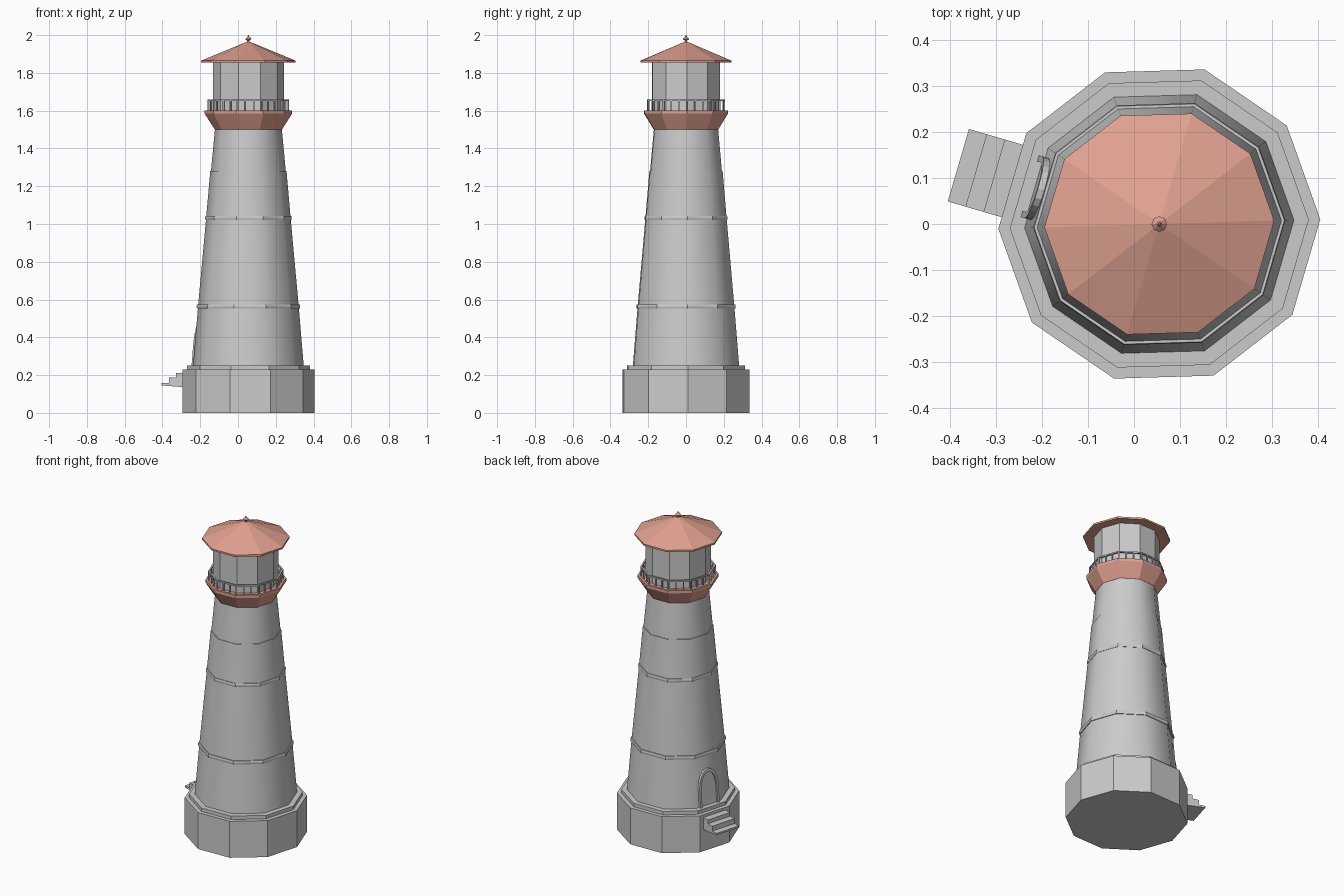
import bpy, bmesh
from math import sin, cos, pi, radians
from mathutils import Vector, Matrix

if "Cube" in bpy.data.objects:
    bpy.data.objects.remove(bpy.data.objects["Cube"])

CX, ROT, N = 0.055, radians(1.7), 10     # tower axis, facet rotation, facet count

red = bpy.data.materials.new("red_paint")
red.diffuse_color = (0.75, 0.36, 0.28, 1)
red.use_nodes = True
red.node_tree.nodes["Principled BSDF"].inputs["Base Color"].default_value = red.diffuse_color


def finish(bm, name, mat=None, smooth=False):
    bmesh.ops.recalc_face_normals(bm, faces=bm.faces)
    me = bpy.data.meshes.new(name)
    bm.to_mesh(me)
    bm.free()
    for p in me.polygons:
        p.use_smooth = smooth
    if mat:
        me.materials.append(mat)
    ob = bpy.data.objects.new(name, me)
    bpy.context.collection.objects.link(ob)
    return ob


def turned(name, profile, mat=None, smooth=False, closed=False, n=N):
    """Faceted lathe of (radius, z) points; closed joins last point to first, else caps the ends."""
    bm = bmesh.new()
    rings = [[bm.verts.new((CX + r * cos(ROT + 2 * pi * i / n), r * sin(ROT + 2 * pi * i / n), z))
              for i in range(n)] for r, z in profile]
    pairs = list(zip(rings, rings[1:])) + ([(rings[-1], rings[0])] if closed else [])
    for a, b in pairs:
        for i in range(n):
            j = (i + 1) % n
            bm.faces.new((a[i], a[j], b[j], b[i]))
    if not closed:
        bm.faces.new(rings[0])
        bm.faces.new(rings[-1])
    bmesh.ops.remove_doubles(bm, verts=bm.verts, dist=1e-5)
    return finish(bm, name, mat, smooth)


def extruded(bm, pts, vec):
    """Prism from a flat outline swept along vec."""
    a = [bm.verts.new(p) for p in pts]
    b = [bm.verts.new(Vector(p) + vec) for p in pts]
    bm.faces.new(a)
    bm.faces.new(b)
    for i in range(len(a)):
        j = (i + 1) % len(a)
        bm.faces.new((a[i], a[j], b[j], b[i]))


# Stone base with stepped top
turned("base", [(0.35, 0), (0.35, 0.23), (0.325, 0.23), (0.325, 0.252), (0.28, 0.252)])

# Tapering tower in two sections
turned("tower_lower", [(0.293, 0.25), (0.267, 0.56), (0.224, 1.03), (0.202, 1.28), (0.19, 1.28)], smooth=False)
turned("tower_upper", [(0.199, 1.27), (0.177, 1.505)], smooth=False)
for nm, top in (("tower_lower", 1.28), ("tower_upper", 1.505)):
    for p in bpy.data.objects[nm].data.polygons:
        p.use_smooth = abs(p.normal.z) < 0.5

# Bands round the tower
for name, r, z in (("lower_band", 0.274, 0.564), ("upper_band", 0.229, 1.032)):
    turned(name, [(r - 0.015, z - 0.011), (r - 0.002, z - 0.011), (r, z - 0.003),
                  (r, z + 0.003), (r - 0.002, z + 0.011), (r - 0.015, z + 0.011)], closed=True)

# Gallery, lantern room and roof
turned("gallery", [(0.178, 1.5), (0.232, 1.585), (0.232, 1.602), (0.218, 1.602), (0.218, 1.597), (0.17, 1.597)], red)
turned("lantern_room", [(0.188, 1.59), (0.188, 1.86)])
turned("roof", [(0.19, 1.857), (0.25, 1.854), (0.25, 1.865), (0.012, 1.963)], red)
turned("finial", [(0.009, 1.955), (0.006, 1.97), (0.017, 1.98), (0.006, 1.99), (0.002, 2.0)], red, n=8)

# Railing: top rail and three posts per facet
R = 0.211
turned("top_rail", [(R - 0.005, 1.65), (R + 0.005, 1.65), (R + 0.005, 1.658), (R - 0.005, 1.658)], closed=True)
bm = bmesh.new()
for i in range(N):
    a, b = [Vector((CX + R * cos(ROT + 2 * pi * k / N), R * sin(ROT + 2 * pi * k / N), 1.624)) for k in (i, i + 1)]
    for t in (0, 1 / 3, 2 / 3):
        m = Matrix.Translation(a.lerp(b, t)) @ Matrix.Rotation(ROT + 2 * pi * (i + 0.5) / N, 4, 'Z')
        bmesh.ops.create_cube(bm, size=1, matrix=m @ Matrix.Diagonal((0.007, 0.007, 0.056, 1)))
finish(bm, "railing_posts")

# Local frame for the doorway side: x outward, y along the wall
side = Matrix.Translation((CX, 0, 0)) @ Matrix.Rotation(ROT + radians(162), 4, 'Z')

# Steps
bm = bmesh.new()
prof = [(0.325, 0.135), (0.455, 0.146), (0.455, 0.157), (0.415, 0.157), (0.415, 0.188),
        (0.374, 0.188), (0.374, 0.212), (0.325, 0.212)]
extruded(bm, [(x, -0.082, z) for x, z in prof], Vector((0, 0.164, 0)))
finish(bm, "steps").matrix_world = side


# Pointed arch outline leaning with the tower wall
def arch(w, h, spring=0.1, out=0.0):
    half = [(w, 0)] + [(w * cos(t) ** 0.9, spring + (h - spring) * sin(t))
                       for t in [k * pi / 12 for k in range(6)]] + [(0, h)]
    pts = half + [(-y, z) for y, z in half[-2::-1]]
    return [Vector((0.279 - 0.08 * z + out, y, 0.25 + z)) for y, z in pts]


# Door frame
bm = bmesh.new()
loops = [[bm.verts.new(p) for p in arch(w, h, out=o)]
         for w, h, o in ((0.07, 0.225, -0.01), (0.07, 0.225, 0.014), (0.056, 0.207, 0.014), (0.056, 0.207, -0.01))]
for k in range(4):
    a, b = loops[k], loops[(k + 1) % 4]
    for i in range(len(a) - 1):
        bm.faces.new((a[i], a[i + 1], b[i + 1], b[i]))
bm.faces.new([l[0] for l in loops])
bm.faces.new([l[-1] for l in loops])
finish(bm, "door_frame").matrix_world = side

# Door panel
bm = bmesh.new()
extruded(bm, arch(0.056, 0.207, out=-0.01), Vector((0.013, 0, 0)))
finish(bm, "door").matrix_world = side
